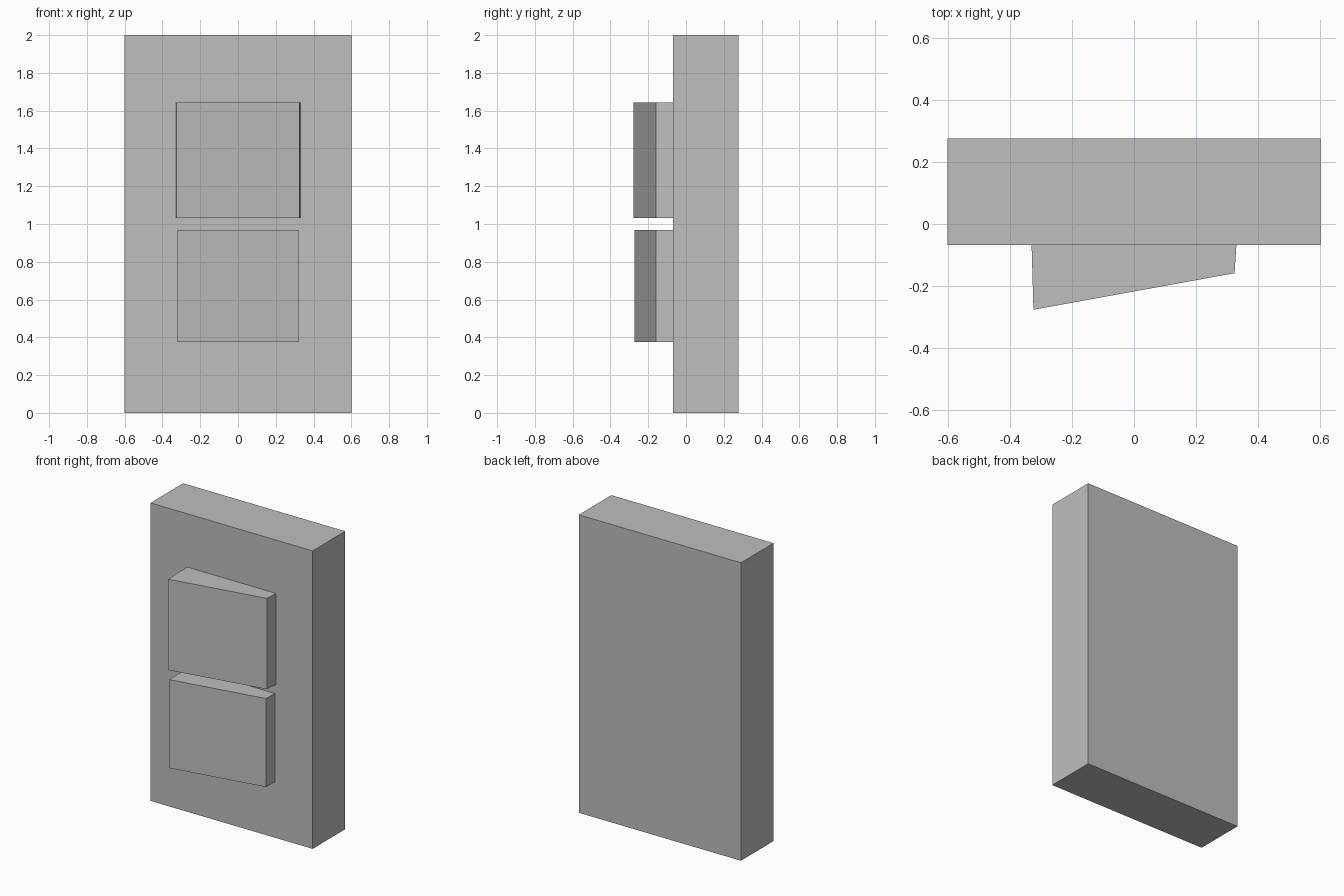
import bpy
import bmesh

cube = bpy.data.objects.get("Cube")
if cube:
    bpy.data.objects.remove(cube, do_unlink=True)

grey = bpy.data.materials.new("plain_grey")
grey.use_nodes = True
grey.diffuse_color = (0.52, 0.52, 0.52, 1)
grey.node_tree.nodes["Principled BSDF"].inputs["Base Color"].default_value = (0.52, 0.52, 0.52, 1)


def prism(name, outline, bottom, top):
    """Extrude an outline in plan from one height to another."""
    bm = bmesh.new()
    base = bm.faces.new([bm.verts.new((x, y, bottom)) for x, y in outline])
    result = bmesh.ops.extrude_face_region(bm, geom=[base])
    upper = [v for v in result["geom"] if isinstance(v, bmesh.types.BMVert)]
    bmesh.ops.translate(bm, verts=upper, vec=(0, 0, top - bottom))
    bmesh.ops.recalc_face_normals(bm, faces=bm.faces)
    mesh = bpy.data.meshes.new(name)
    bm.to_mesh(mesh)
    bm.free()
    mesh.materials.append(grey)
    obj = bpy.data.objects.new(name, mesh)
    bpy.context.collection.objects.link(obj)
    return obj


front, back = -0.068, 0.277

# Back plate
prism("wall_plate", [(-0.602, front), (0.602, front), (0.602, back), (-0.602, back)], 0, 2)

# Rocker buttons, thicker on the model's right side
for name, root, tip, deep, bottom, top in (
    ("upper_rocker", 0.331, 0.325, -0.277, 1.032, 1.642),
    ("lower_rocker", 0.321, 0.32, -0.273, 0.374, 0.968),
):
    outline = [(-root, front), (-tip, deep), (tip, -0.159), (root, front)]
    prism(name, outline, bottom, top)
